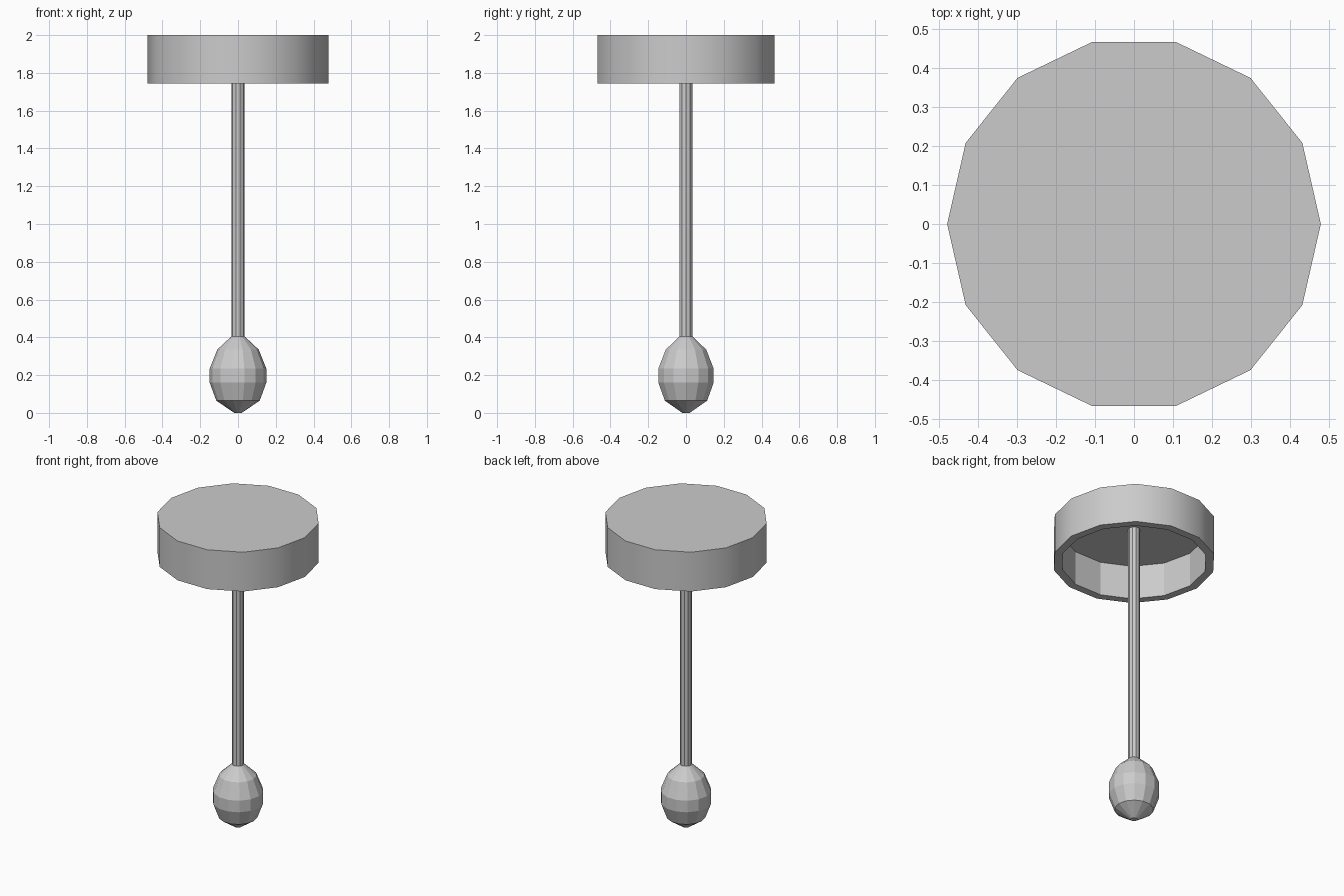
import bpy, bmesh
from math import cos, sin, tau

if "Cube" in bpy.data.objects:
    bpy.data.objects.remove(bpy.data.objects["Cube"])


def lathe(name, profile, sides, smooth_bands=()):
    """Revolve (radius, z) points around z; radius 0 makes a pole."""
    bm = bmesh.new()
    rings = []
    for r, z in profile:
        if r == 0:
            rings.append([bm.verts.new((0, 0, z))] * sides)
        else:
            rings.append([bm.verts.new((r * cos(tau * i / sides), r * sin(tau * i / sides), z))
                          for i in range(sides)])
    for band, (a, b) in enumerate(zip(rings, rings[1:])):
        for i in range(sides):
            j = (i + 1) % sides
            loop = list(dict.fromkeys((a[i], a[j], b[j], b[i])))
            face = bm.faces.new(loop)
            face.smooth = band in smooth_bands
    bmesh.ops.recalc_face_normals(bm, faces=bm.faces)
    # Keep rims crisp
    for e in bm.edges:
        if len(e.link_faces) == 2 and e.calc_face_angle() > 0.55:
            e.smooth = False
    mesh = bpy.data.meshes.new(name)
    bm.to_mesh(mesh)
    bm.free()
    obj = bpy.data.objects.new(name, mesh)
    bpy.context.collection.objects.link(obj)
    return obj


# Hollow cap, open underneath, with a smooth outer wall
lathe("cap", [(0, 1.965), (0.43, 1.965), (0.43, 1.745), (0.48, 1.745),
              (0.48, 2.0), (0, 2.0)], 14, smooth_bands=(3,))

# Long thin stem, reaching up to the cap ceiling
lathe("stem", [(0, 0.38), (0.035, 0.38), (0.035, 1.97), (0, 1.97)], 10, smooth_bands=(1,))

# Faceted egg-shaped bulb at the foot
lathe("bulb", [(0, 0), (0.02, 0), (0.115, 0.065), (0.15, 0.16), (0.15, 0.235),
               (0.11, 0.335), (0.035, 0.405), (0, 0.405)], 14)
